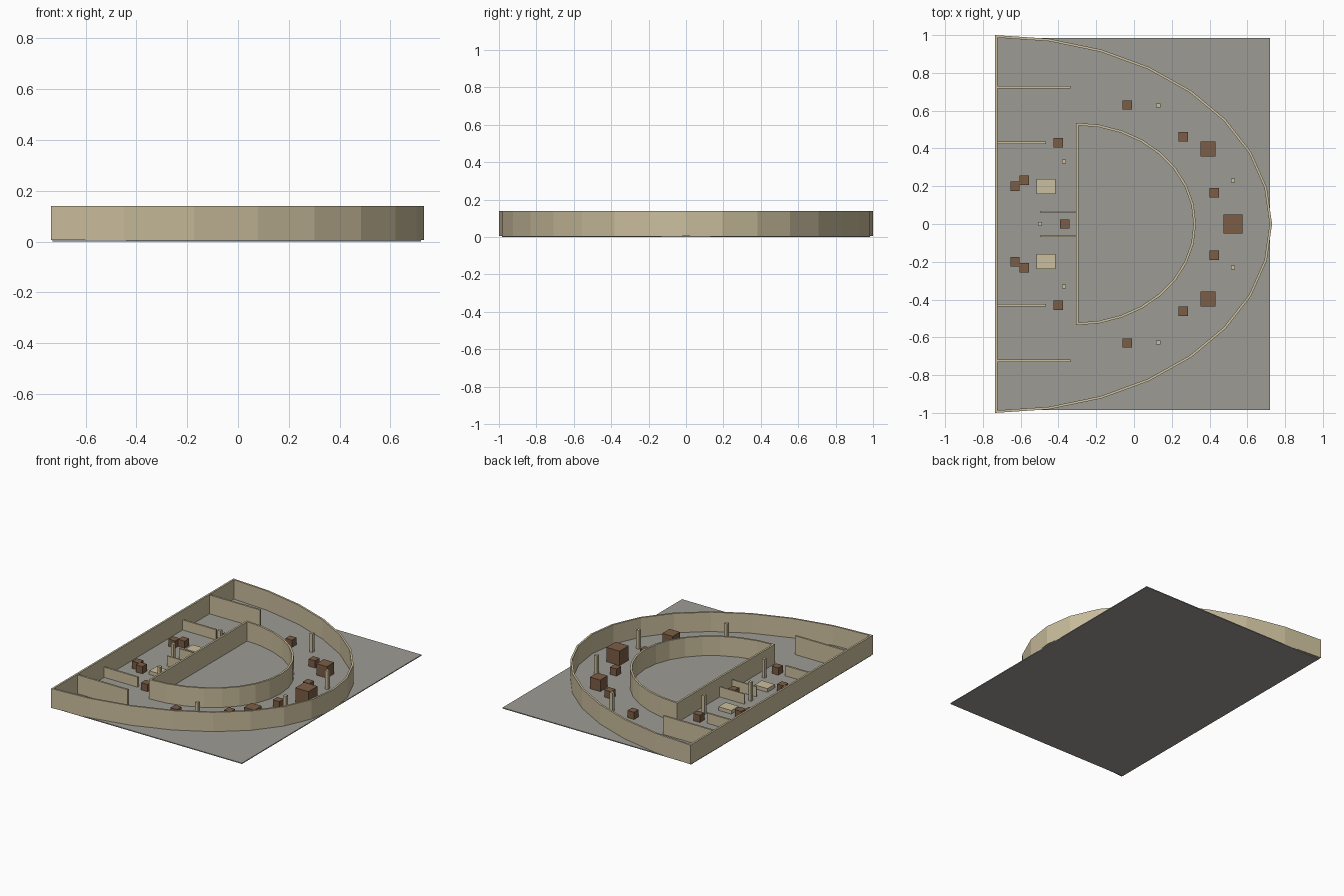
import bpy, bmesh, math
from mathutils import Vector

if "Cube" in bpy.data.objects:
    bpy.data.objects.remove(bpy.data.objects["Cube"])

FLOOR = 0.006
TOP = 0.14


def material(name, rgb):
    m = bpy.data.materials.new(name)
    m.diffuse_color = (*rgb, 1)
    m.use_nodes = True
    m.node_tree.nodes["Principled BSDF"].inputs["Base Color"].default_value = m.diffuse_color
    return m


STONE = material("beige_wall", (0.60, 0.52, 0.34))
WOOD = material("brown_wood", (0.20, 0.11, 0.06))
GROUND = material("grey_floor", (0.34, 0.33, 0.30))


def finish(name, bm, mat):
    bmesh.ops.recalc_face_normals(bm, faces=bm.faces)
    me = bpy.data.meshes.new(name)
    bm.to_mesh(me)
    bm.free()
    me.materials.append(mat)
    ob = bpy.data.objects.new(name, me)
    bpy.context.collection.objects.link(ob)
    return ob


def box(name, x0, x1, y0, y1, z0, z1, mat):
    bm = bmesh.new()
    bmesh.ops.create_cube(bm, size=1)
    for v in bm.verts:
        v.co = (x0 + (v.co.x + 0.5) * (x1 - x0),
                y0 + (v.co.y + 0.5) * (y1 - y0),
                z0 + (v.co.z + 0.5) * (z1 - z0))
    return finish(name, bm, mat)


def block(name, x, y, sx, sy, h, mat):
    return box(name, x - sx / 2, x + sx / 2, y - sy / 2, y + sy / 2, FLOOR, FLOOR + h, mat)


def mirrored(y):
    return (y, -y) if y else (0,)


def half_oval_wall(name, x0, a, b, thick, sides=16):
    """Closed D-shaped wall: half ellipse plus its straight chord, mitred inward."""
    outer = [Vector((x0 + a * math.cos(t), b * math.sin(t)))
             for t in (-math.pi / 2 + math.pi * i / sides for i in range(sides + 1))]
    n = len(outer)
    inner = []
    for i, p in enumerate(outer):
        d1 = (p - outer[i - 1]).normalized()
        d2 = (outer[(i + 1) % n] - p).normalized()
        n1, n2 = Vector((-d1.y, d1.x)), Vector((-d2.y, d2.x))
        inner.append(p + (n1 + n2) * thick / (1 + n1.dot(n2)))
    bm = bmesh.new()
    rings = [[bm.verts.new((p.x, p.y, z)) for p in loop]
             for loop, z in ((outer, FLOOR), (outer, TOP), (inner, TOP), (inner, FLOOR))]
    for k in range(4):
        r, s = rings[k], rings[(k + 1) % 4]
        for i in range(n):
            j = (i + 1) % n
            bm.faces.new((r[i], r[j], s[j], s[i]))
    return finish(name, bm, STONE)


# Floor slab
box("floor", -0.73, 0.72, -0.985, 0.985, 0, FLOOR, GROUND)

# Outer and inner D-shaped walls
half_oval_wall("outer_wall", -0.735, 1.466, 1.0, 0.013)
half_oval_wall("inner_wall", -0.308, 0.636, 0.536, 0.013)

# Partitions: (name, x start, x end, y, thickness, height)
for name, x0, x1, y, t, h in (
        ("tall_partition", -0.725, -0.335, 0.725, 0.013, 0.13),
        ("low_partition", -0.725, -0.465, 0.43, 0.013, 0.07),
        ("thin_partition", -0.497, -0.30, 0.066, 0.008, 0.07)):
    for yy in mirrored(y):
        block(name, (x0 + x1) / 2, yy, x1 - x0, t, h, STONE)

# Slender square posts
for x, y in ((0.128, 0.628), (0.525, 0.23), (-0.37, 0.33), (-0.497, 0)):
    for yy in mirrored(y):
        block("post", x, yy, 0.022, 0.022, 0.13, STONE)

# Low beige plinths
for yy in mirrored(0.198):
    block("plinth", -0.465, yy, 0.10, 0.08, 0.025, STONE)

# Brown crates: (x, y, edge length)
for x, y, s in ((0.525, 0, 0.10), (0.392, 0.397, 0.08),
                (-0.035, 0.63, 0.05), (0.26, 0.463, 0.05), (0.425, 0.165, 0.05),
                (-0.40, 0.43, 0.05), (-0.367, 0, 0.05),
                (-0.63, 0.20, 0.05), (-0.58, 0.232, 0.05)):
    for yy in mirrored(y):
        block("crate", x, yy, s, s, s, WOOD)
